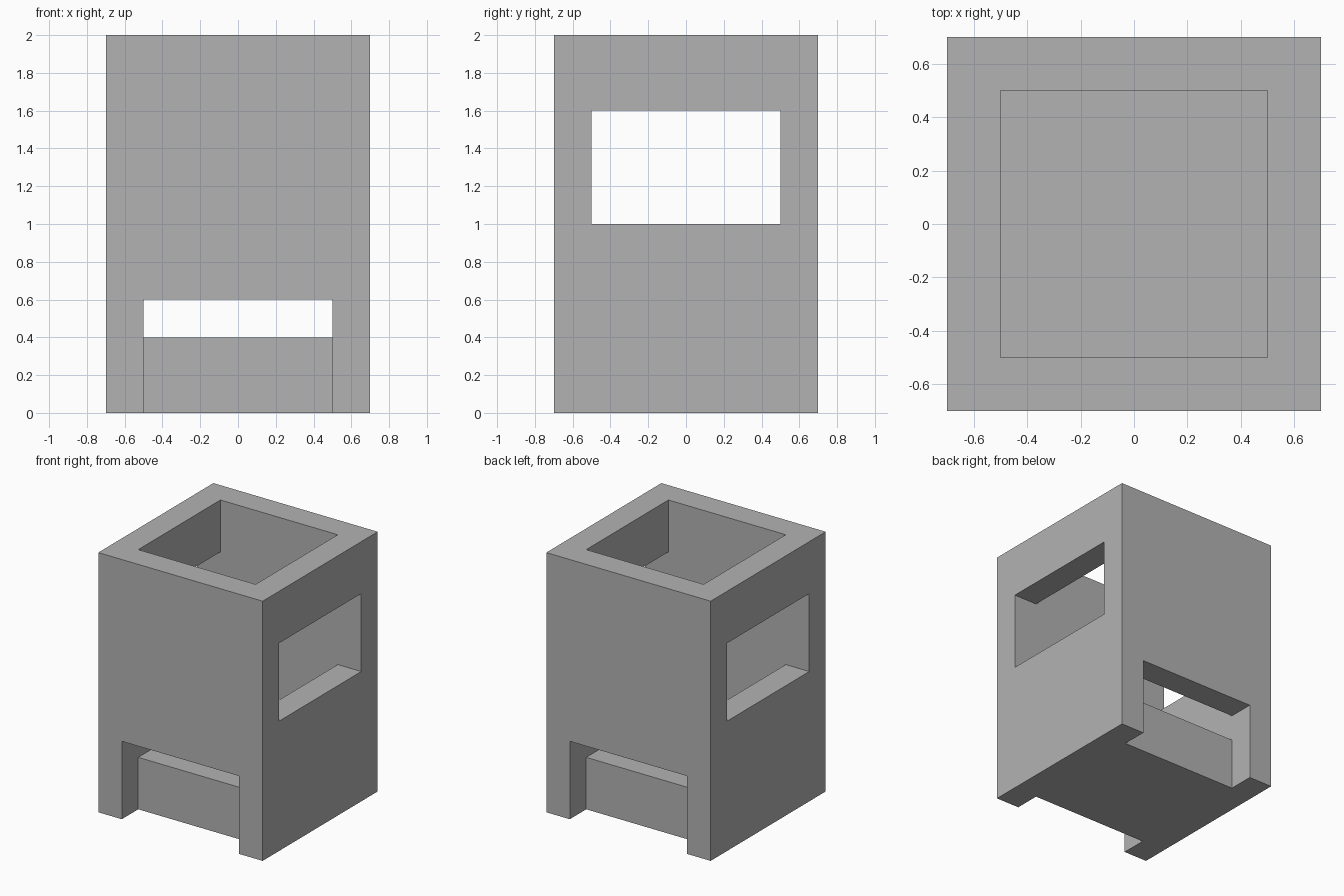
import bpy

default_cube = bpy.data.objects.get("Cube")
if default_cube:
    bpy.data.objects.remove(default_cube, do_unlink=True)

OUTER = 0.7    # half width of the tower
INNER = 0.5    # half width of the shaft and openings
HEIGHT = 2.0
OVER = 0.1     # how far cutters reach past the surface

grey = bpy.data.materials.new("plain grey")
grey.use_nodes = True
colour = (0.45, 0.45, 0.45, 1)
grey.diffuse_color = colour
grey.node_tree.nodes["Principled BSDF"].inputs["Base Color"].default_value = colour


def box(name, x, y, z):
    """Box spanning the given (min, max) ranges."""
    spans = (x, y, z)
    bpy.ops.mesh.primitive_cube_add(size=1, location=[(a + b) / 2 for a, b in spans])
    obj = bpy.context.object
    obj.name = name
    obj.scale = [b - a for a, b in spans]
    bpy.ops.object.transform_apply(location=True, rotation=False, scale=True)
    obj.data.materials.append(grey)
    return obj


def cut(target, cutter):
    """Subtract the cutter from the target and discard it."""
    cutter.hide_render = True
    mod = target.modifiers.new(cutter.name, "BOOLEAN")
    mod.operation = "DIFFERENCE"
    mod.solver = "EXACT"
    mod.object = cutter
    bpy.context.view_layer.objects.active = target
    bpy.ops.object.modifier_apply(modifier=mod.name)
    bpy.data.objects.remove(cutter, do_unlink=True)


wide = (-INNER, INNER)
reach = OUTER + OVER

# Square tower
tower = box("tower", (-OUTER, OUTER), (-OUTER, OUTER), (0, HEIGHT))

# Shaft open at the top, leaving a raised solid floor
cut(tower, box("shaft_cutter", wide, wide, (0.4, HEIGHT + OVER)))

# Low openings in the front and back walls, down to the ground
for side, span in (("front", (-reach, -INNER)), ("back", (INNER, reach))):
    cut(tower, box(side + "_opening_cutter", wide, span, (-OVER, 0.6)))

# Windows in the left and right walls
for side, span in (("right", (-reach, -INNER)), ("left", (INNER, reach))):
    cut(tower, box(side + "_window_cutter", span, wide, (1.0, 1.6)))
